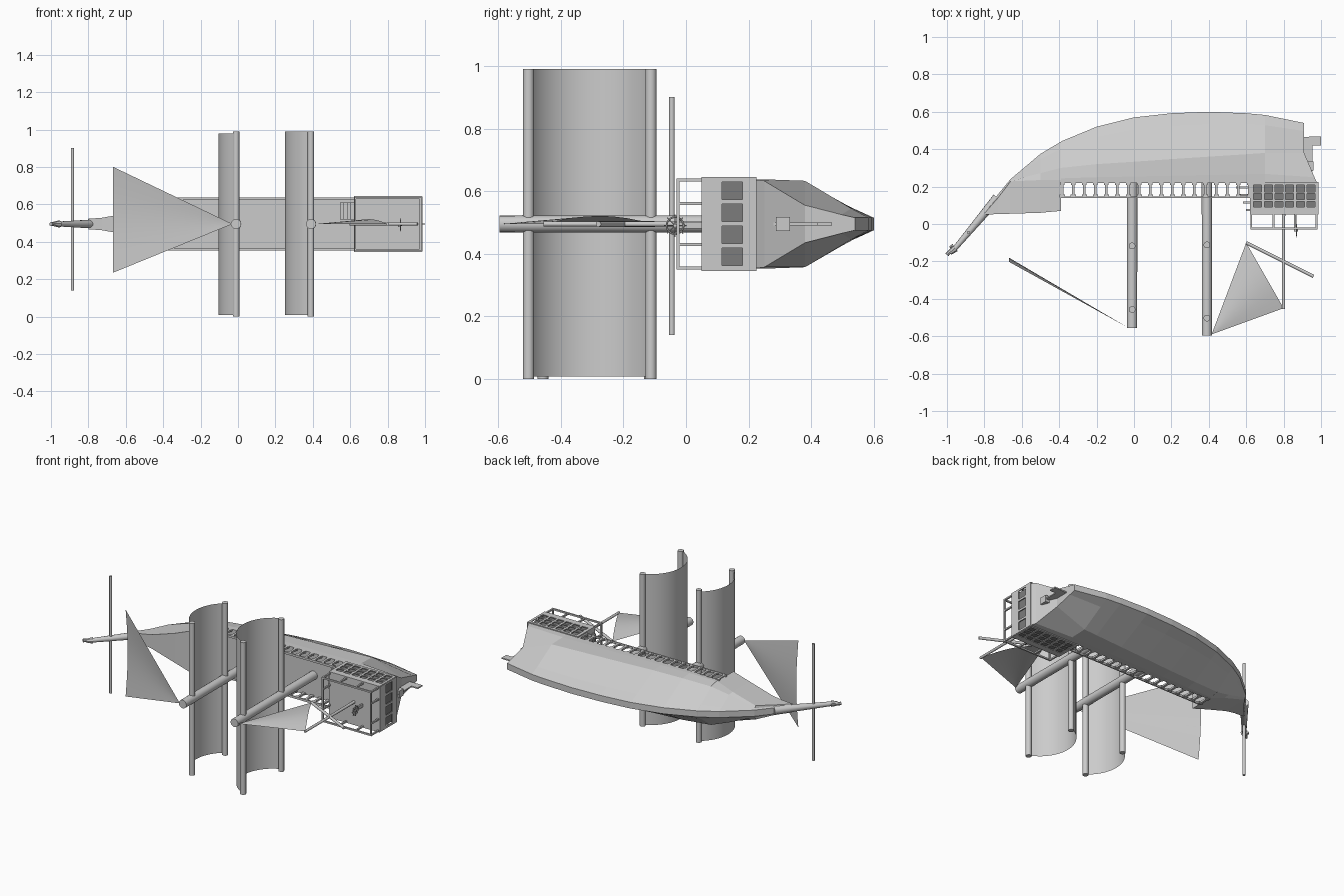
import bpy, bmesh, math
from mathutils import Vector

if "Cube" in bpy.data.objects:
    bpy.data.objects.remove(bpy.data.objects["Cube"])

CZ = 0.495  # ship lies on its side: beam runs along z, mast tops point to -y


def make(name, verts, faces, smooth=False):
    me = bpy.data.meshes.new(name)
    me.from_pydata([tuple(v) for v in verts], [], faces)
    bm = bmesh.new()
    bm.from_mesh(me)
    bmesh.ops.recalc_face_normals(bm, faces=bm.faces)
    bm.to_mesh(me)
    bm.free()
    ob = bpy.data.objects.new(name, me)
    bpy.context.collection.objects.link(ob)
    if smooth:
        bpy.ops.object.select_all(action='DESELECT')
        ob.select_set(True)
        bpy.context.view_layer.objects.active = ob
        bpy.ops.object.shade_smooth_by_angle(angle=math.radians(40))
    return ob


def boxes(name, items):
    """Several axis-aligned boxes (lo, hi) in one object."""
    v, f = [], []
    for lo, hi in items:
        b = len(v)
        v += [(x, y, z) for x in (lo[0], hi[0]) for y in (lo[1], hi[1]) for z in (lo[2], hi[2])]
        f += [[b + i for i in q] for q in ((0, 1, 3, 2), (4, 6, 7, 5), (0, 4, 5, 1),
                                           (2, 3, 7, 6), (0, 2, 6, 4), (1, 5, 7, 3))]
    return make(name, v, f)


def rods(name, items, n=12):
    """Several tapered cylinders (a, b, ra, rb) in one object."""
    v, f = [], []
    for a, b, ra, rb in items:
        a, b = Vector(a), Vector(b)
        d = (b - a).normalized()
        u = d.orthogonal().normalized()
        w = d.cross(u)
        o = len(v)
        for p, r in ((a, ra), (b, rb)):
            for i in range(n):
                t = 2 * math.pi * i / n
                v.append(p + u * (r * math.cos(t)) + w * (r * math.sin(t)))
        f += [[o + i, o + (i + 1) % n, o + n + (i + 1) % n, o + n + i] for i in range(n)]
        f += [[o + i for i in range(n)], [o + n + i for i in range(n)]]
    return make(name, v, f, True)


# Hull: lofted hard-chine sections (x, deck y, deck half width, chine y, chine half width, keel y)
sections = [
    (-.80, .05, .028, .06, .025, .07), (-.73, .053, .033, .14, .025, .155),
    (-.66, .055, .045, .232, .03, .24), (-.50, .06, .095, .272, .09, .375),
    (-.391, .07, .135, .30, .125, .44), (-.389, .22, .137, .30, .125, .442),
    (-.2, .22, .142, .32, .135, .52), (0, .22, .142, .333, .138, .57),
    (.2, .22, .142, .347, .138, .592), (.4, .22, .142, .36, .138, .60),
    (.6, .22, .142, .373, .138, .592), (.7, .22, .142, .38, .138, .583),
    (.91, .22, .142, .38, .06, .54)]
verts, faces = [], []
for i, (x, yd, wd, yc, wc, yk) in enumerate(sections):
    last = i == len(sections) - 1
    yg = max(yd + (yc - yd) * .3, min(yc - .004, .235))
    wk = min(.02, wc)
    half = [(x, yd, wd), (x, yg, wd), (x, yc, wc),
            (x, yc + (yk - yc) * .73, wk + (wc - wk) * .25), (x, yk, wk)]
    if last:
        half[0], half[1] = (.98, yd, wd), (.965, .25, .138)
    verts += [(a, b, CZ + c) for a, b, c in half]
    verts += [(a, b, CZ - c) for a, b, c in reversed(half)]
for s in range(len(sections) - 1):
    for k in range(10):
        a, b = s * 10 + k, s * 10 + (k + 1) % 10
        faces.append([a, b, b + 10, a + 10])
faces.append(list(range(10)))
o = (len(sections) - 1) * 10
faces += [[o + k, o + k + 1, o + 8 - k, o + 9 - k] for k in range(4)]
make("hull", verts, faces)

# Stern cabin: window walls with openings over a darker core
X0, X1, Y0, Y1, HW = .62, .983, .05, .225, .147


def window_wall(name, us, vs, place):
    """Grid wall where odd/odd cells are openings."""
    v = [place(a, b) for a in us for b in vs]
    m = len(vs)
    f = [[i * m + j, i * m + j + 1, (i + 1) * m + j + 1, (i + 1) * m + j]
         for i in range(len(us) - 1) for j in range(m - 1) if not (i % 2 and j % 2)]
    ob = make(name, v, f)
    mod = ob.modifiers.new("thickness", 'SOLIDIFY')
    mod.thickness = .006
    mod.offset = 0


us = [X0] + [.64 + i * .057 + d for i in range(6) for d in (0, .043)] + [X1]
vs = [Y0, .09, .12, .131, .163, .172, .208, Y1]
for side, nm in ((1, "upper"), (-1, "lower")):
    window_wall("cabin_side_" + nm, us, vs, lambda a, b, s=side: (a, b, CZ + s * HW))
zs = [CZ - HW] + [CZ - .133 + i * .0705 + d for i in range(4) for d in (0, .056)] + [CZ + HW]
window_wall("cabin_stern_wall", zs, [Y0, .115, .18, Y1], lambda a, b: (X1, b, a))
core = boxes("cabin_core", [((X0 + .004, Y0 + .004, CZ - HW + .012), (X1 - .012, Y1, CZ + HW - .012))])
mat = bpy.data.materials.new("dark_window")
mat.diffuse_color = (.2, .2, .2, 1)
mat.use_nodes = True
mat.node_tree.nodes["Principled BSDF"].inputs["Base Color"].default_value = mat.diffuse_color
core.data.materials.append(mat)
boxes("poop_deck", [((X0, Y0, CZ - HW), (X1, Y0 + .008, CZ + HW)),
                    ((X0, Y0, CZ - HW), (X0 + .006, Y1, CZ + HW))])

# Poop railing
t, ry = .005, -.03
posts = [(x, CZ + s * .14) for x in (.627, .745, .865, .975) for s in (-1, 1)]
posts += [(x, CZ + s * .065) for x in (.627, .975) for s in (-1, 1)]
rail = [((x - t, ry, z - t), (x + t, Y0, z + t)) for x, z in posts]
rail += [((.622, ry, CZ + s * .14 - t), (.98, ry + .01, CZ + s * .14 + t)) for s in (-1, 1)]
rail += [((x - t, ry, CZ - .145), (x + t, ry + .01, CZ + .145)) for x in (.627, .975)]
boxes("poop_railing", rail)

# Balustrade along the main deck
bal = []
for s in (-1, 1):
    z = CZ + s * .136
    n = 17
    for i in range(n + 1):
        x = -.383 + i * (1.0 / n)
        bal += [((x - .007, .143, z - .006), (x + .007, .225, z + .006)),
                ((x - .014, .143, z - .006), (x + .014, .158, z + .006)),
                ((x - .012, .208, z - .006), (x + .012, .225, z + .006))]
    bal.append(((-.39, .139, z - .007), (.625, .147, z + .007)))
boxes("balustrade", bal)

# Stairs to the poop
boxes("stairs", [((.60 - i * .018, .07 + i * .04, .52), (.625, .08 + i * .04, .61)) for i in range(4)])

# Bowsprit, figurehead and bow yard
rods("bowsprit", [((-.73, .14, CZ), (-.965, -.14, CZ), .027, .013)])
rods("figurehead", [((-.955, -.13, CZ), (-.985, -.155, CZ), .02, .012),
                    ((-.975, -.135, CZ), (-1.0, -.165, CZ), .009, .011),
                    ((-.965, -.115, CZ), (-.985, -.125, CZ), .01, .006)], 8)
rods("bow_yard", [((-.885, -.045, .14), (-.885, -.045, .90), .009, .009)])

# Main masts, yards and square sails bellied toward the bow
for nm, mx, top, ya, yb, depth, zt in (("fore", -.01, -.555, -.117, -.457, .08, .98),
                                       ("main", .39, -.595, -.112, -.503, .125, .99)):
    rods(nm + "_mast", [((mx, .24, CZ), (mx, top, CZ), .028, .027)], 16)
    rods(nm + "_yards", [((mx, y, 0), (mx, y, .99), .018, .018) for y in (ya, yb)])
    n, v = 16, []
    c = abs(yb - ya) / 2
    R = (c * c + depth * depth) / (2 * depth)
    amax = math.asin(c / R)
    for i in range(n + 1):
        a = -amax + 2 * amax * i / n
        x = mx - .014 - (R * math.cos(a) - R + depth)
        y = (ya + yb) / 2 + R * math.sin(a)
        v += [(x, y, .008), (x, y, zt)]
    make(nm + "_sail", v, [[2 * i, 2 * i + 1, 2 * i + 3, 2 * i + 2] for i in range(n)], True)


def tri_sail(name, apex, b0, b1, bulge, n=8):
    """Triangular sail with a soft belly."""
    apex, b0, b1, bulge = map(Vector, (apex, b0, b1, bulge))
    v = []
    for i in range(n + 1):
        s = i / n
        for j in range(n + 1):
            k = j / n
            v.append(apex.lerp(b0.lerp(b1, k), s) + bulge * (math.sin(math.pi * k) * s))
    m = n + 1
    f = [[i * m + j, i * m + j + 1, (i + 1) * m + j + 1, (i + 1) * m + j]
         for i in range(n) for j in range(n)]
    ob = make(name, v, f, True)
    bm = bmesh.new()
    bm.from_mesh(ob.data)
    bmesh.ops.remove_doubles(bm, verts=bm.verts, dist=1e-5)
    bm.to_mesh(ob.data)
    bm.free()


tri_sail("jib_sail", (-.03, -.555, CZ), (-.667, -.203, .235), (-.667, -.203, .80), (0, .022, 0))
tri_sail("spanker_sail", (.415, -.59, CZ), (.60, -.10, CZ), (.80, -.45, CZ), (0, 0, .026))

# Mizzen mast and boom
rods("mizzen_mast", [((.80, .06, CZ), (.80, -.455, CZ), .009, .008)])
rods("boom", [((.60, -.10, CZ), (.96, -.28, CZ), .009, .009)])

# Steering wheel on its stand
wc = Vector((.87, -.035, .49))
bpy.ops.mesh.primitive_torus_add(location=wc, rotation=(0, math.pi / 2, 0), major_radius=.027,
                                 minor_radius=.003, major_segments=24, minor_segments=6)
bpy.context.object.name = "wheel_rim"
rods("wheel_spokes", [(wc, wc + Vector((0, math.cos(a), math.sin(a))) * .036, .002, .002)
                      for a in (i * math.pi / 4 for i in range(8))], 6)
rods("wheel_stand", [((.855, -.035, .49), (.878, -.035, .49), .006, .006)], 8)
boxes("wheel_post", [((.855, -.04, .48), (.866, .055, .50))])

# Rudder with its tiller plate
boxes("rudder", [((.89, .28, CZ - .004), (.955, .465, CZ + .004)),
                 ((.935, .42, CZ - .004), (1.0, .467, CZ + .004)),
                 ((.92, .287, CZ - .022), (.96, .333, CZ + .022))])
